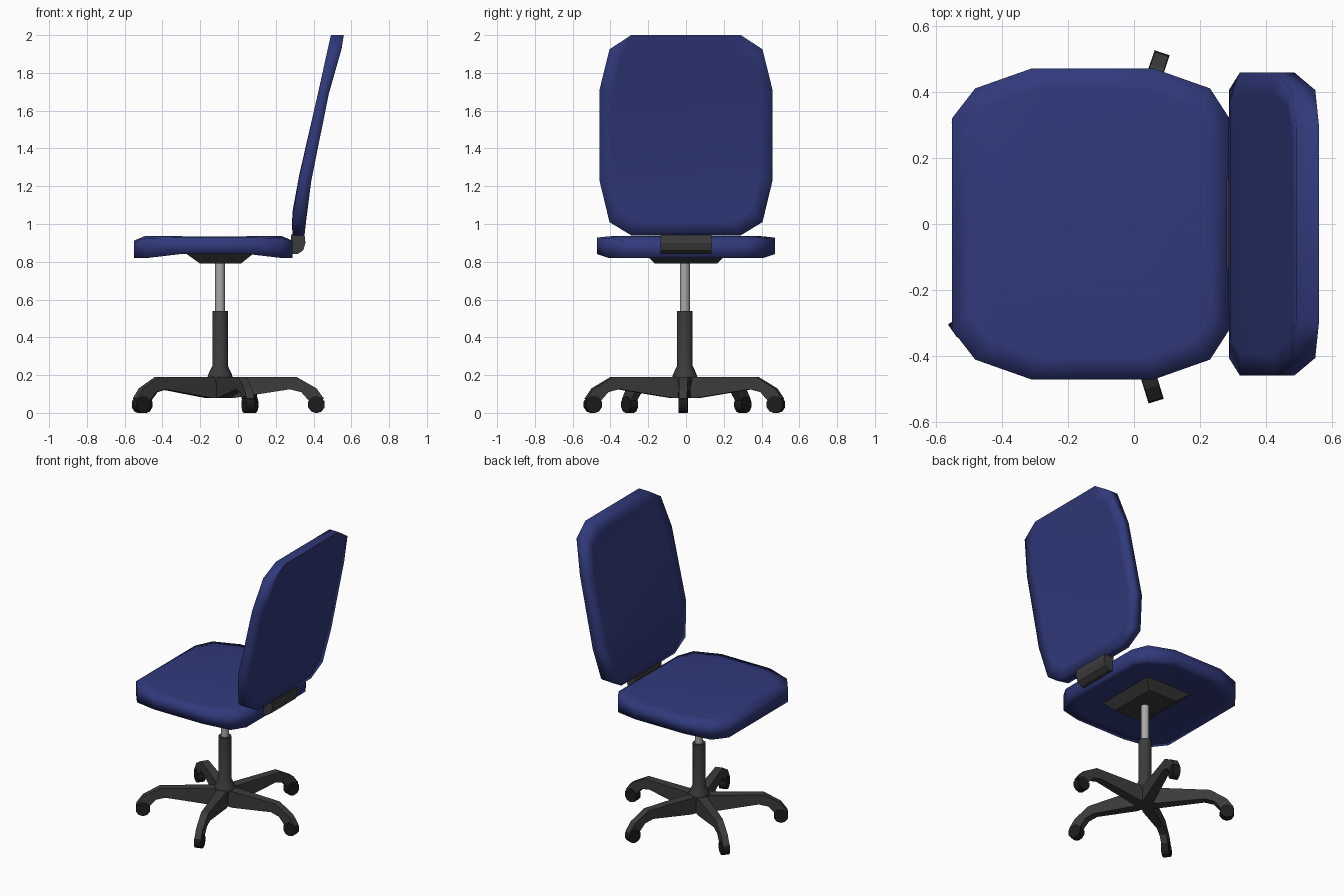
import bpy, bmesh, math
from mathutils import Matrix, Vector

if "Cube" in bpy.data.objects:
    bpy.data.objects.remove(bpy.data.objects["Cube"])

CX, CY = -0.095, -0.006      # centre of the pedestal


def material(name, rgb):
    m = bpy.data.materials.new(name)
    m.diffuse_color = (*rgb, 1)
    m.use_nodes = True
    m.node_tree.nodes["Principled BSDF"].inputs["Base Color"].default_value = m.diffuse_color
    return m


BLUE = material("blue_fabric", (0.03, 0.042, 0.2))
DARK = material("dark_plastic", (0.045, 0.045, 0.045))
BLACK = material("black_rubber", (0.012, 0.012, 0.012))
STEEL = material("steel", (0.4, 0.4, 0.4))


def finish(name, bm, mat, angle=None):
    bmesh.ops.recalc_face_normals(bm, faces=bm.faces)
    me = bpy.data.meshes.new(name)
    bm.to_mesh(me)
    bm.free()
    me.materials.append(mat)
    ob = bpy.data.objects.new(name, me)
    bpy.context.collection.objects.link(ob)
    if angle:
        bpy.context.view_layer.objects.active = ob
        ob.select_set(True)
        bpy.ops.object.shade_smooth_by_angle(angle=math.radians(angle))
        ob.select_set(False)
    return ob


def skin(bm, loops):
    rings = [[bm.verts.new(p) for p in loop] for loop in loops]
    for a, b in zip(rings, rings[1:]):
        n = len(a)
        for i in range(n):
            bm.faces.new((a[i], a[(i + 1) % n], b[(i + 1) % n], b[i]))
    return rings


def cushion(name, stations, centre, place, inset=0.86):
    """stations: along, half width, low rim, high rim, low panel, high panel"""
    def loop(col, s):
        half = [(centre + (st[0] - centre) * s, st[1] * s, st[col]) for st in stations]
        return [place(u, w, h) for u, w, h in half] + [place(u, -w, h) for u, w, h in reversed(half)]
    bm = bmesh.new()
    rings = skin(bm, [loop(4, inset), loop(2, 1), loop(3, 1), loop(5, inset)])
    n = len(stations)
    for r in (rings[0], rings[-1]):      # panels in strips across the width
        for i in range(n - 1):
            bm.faces.new((r[i], r[i + 1], r[2 * n - 2 - i], r[2 * n - 1 - i]))
    return finish(name, bm, BLUE, 100)


def lathe(name, profile, mat, sides=12):
    bm = bmesh.new()
    loops = [[(CX + r * math.cos(2 * math.pi * i / sides),
               CY + r * math.sin(2 * math.pi * i / sides), z) for i in range(sides)]
             for r, z in profile]
    rings = skin(bm, loops)
    bm.faces.new(rings[0])
    bm.faces.new(rings[-1])
    return finish(name, bm, mat, 40)


def slab(name, profile, widths, mat, matrix=Matrix(), angle=None):
    """(x, z) profile given thickness in y, one half width per point"""
    bm = bmesh.new()
    rings = skin(bm, [[matrix @ Vector((x, s * w, z)) for (x, z), w in zip(profile, widths)]
                      for s in (-1, 1)])
    for r in rings:
        bm.faces.new(r)
    return finish(name, bm, mat, angle)


# Seat cushion
cushion("seat", [
    (-0.55, 0.32, 0.82, 0.912, 0.826, 0.937),
    (-0.48, 0.41, 0.82, 0.925, 0.828, 0.937),
    (-0.31, 0.47, 0.84, 0.928, 0.845, 0.935),
    (0.06, 0.47, 0.84, 0.928, 0.845, 0.935),
    (0.23, 0.41, 0.82, 0.925, 0.828, 0.937),
    (0.288, 0.32, 0.82, 0.912, 0.826, 0.937)],
    -0.13, lambda u, w, h: (u, w, h))

# Backrest cushion
cushion("backrest", [
    (0.94, 0.29, 0.288, 0.352, 0.286, 0.358),
    (1.01, 0.405, 0.287, 0.360, 0.290, 0.365),
    (1.23, 0.458, 0.320, 0.388, 0.325, 0.390),
    (1.71, 0.458, 0.428, 0.485, 0.420, 0.477),
    (1.925, 0.405, 0.475, 0.548, 0.464, 0.525),
    (2.0, 0.29, 0.492, 0.560, 0.478, 0.542)],
    1.47, lambda u, w, h: (h, w, u))

# Bracket joining seat and backrest
slab("back_bracket", [(0.28, 0.84), (0.315, 0.84), (0.345, 0.86), (0.357, 0.90),
                      (0.352, 0.945), (0.28, 0.945)], [0.136] * 6, DARK)

# Tapered plate below the seat
bm = bmesh.new()
plate = skin(bm, [[(x0, -y, z), (x1, -y, z), (x1, y, z), (x0, y, z)]
                  for x0, x1, y, z in ((-0.2, 0.015, 0.165, 0.79), (-0.285, 0.09, 0.225, 0.85))])
for r in plate:
    bm.faces.new(r)
finish("seat_plate", bm, DARK)

# Pedestal
lathe("gas_lift", [(0.026, 0.5), (0.026, 0.8)], STEEL)
lathe("column", [(0.05, 0.08), (0.066, 0.19), (0.062, 0.205), (0.041, 0.25), (0.041, 0.54)], DARK)

# Five legs with casters
leg = [(0.0, 0.08), (0.08, 0.08), (0.37, 0.125), (0.43, 0.11), (0.47, 0.065),
       (0.55, 0.075), (0.51, 0.13), (0.405, 0.19), (0.0, 0.19)]
leg_w = [0.034, 0.034, 0.024, 0.022, 0.021, 0.021, 0.022, 0.024, 0.034]
wheel = [(0.51 + 0.046 * math.cos(math.pi * (i + 0.5) / 5),
          0.0445 + 0.046 * math.sin(math.pi * (i + 0.5) / 5)) for i in range(10)]
for k in range(5):
    m = Matrix.Translation((CX, CY, 0)) @ Matrix.Rotation(math.radians(72 * k - 1), 4, 'Z')
    slab(f"leg_{k + 1}", leg, leg_w, DARK, m)
    slab(f"caster_{k + 1}", wheel, [0.024] * 10, BLACK, m, 40)
